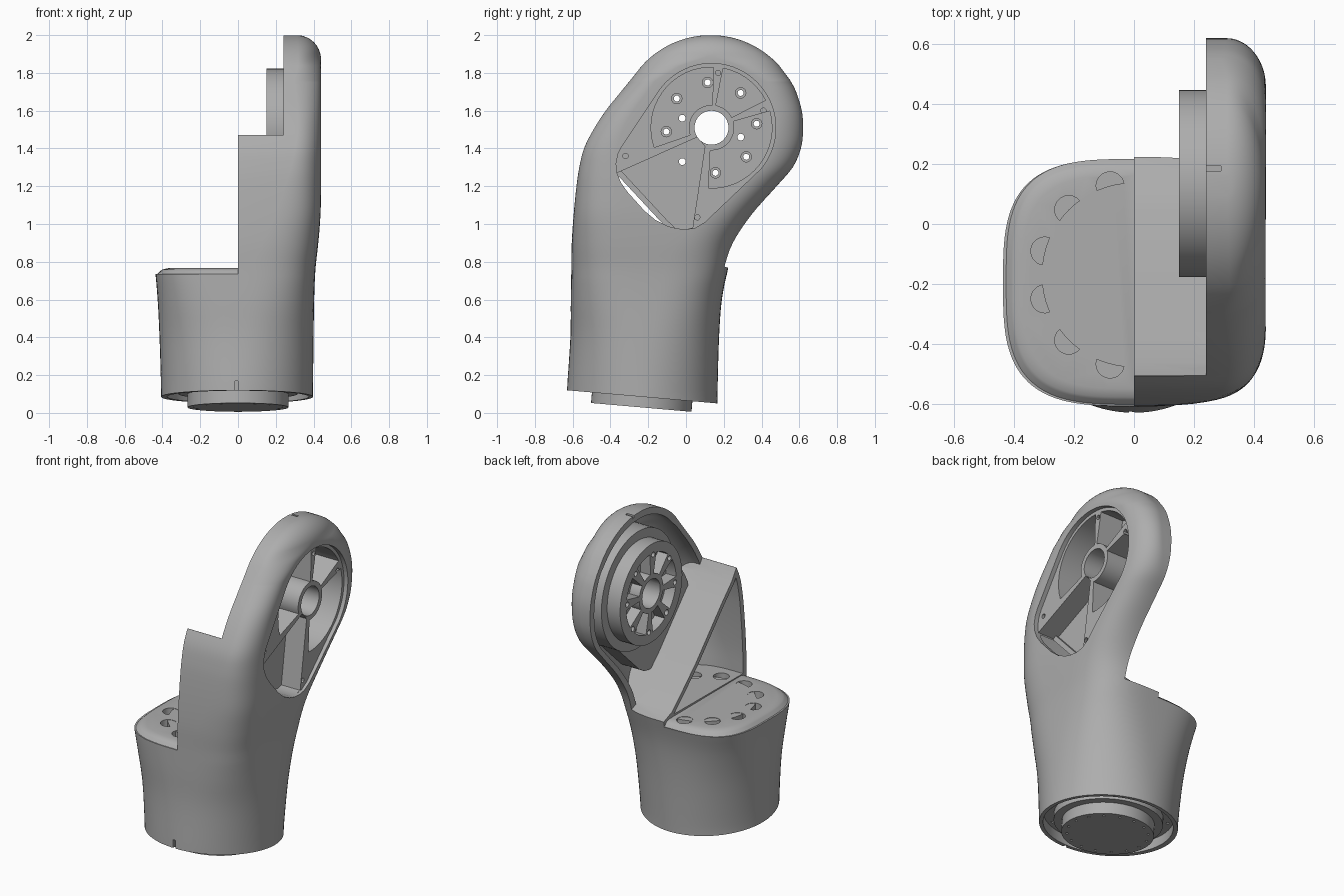
import bpy, bmesh, math
from mathutils import Matrix, Vector

cube = bpy.data.objects.get("Cube")
if cube:
    bpy.data.objects.remove(cube)

grey = bpy.data.materials.new("plain grey")
grey.use_nodes = True
COLOUR = (0.42, 0.42, 0.42, 1)
grey.diffuse_color = COLOUR
grey.node_tree.nodes["Principled BSDF"].inputs["Base Color"].default_value = COLOUR


# ---- helpers ----
def solid(name, *lofts):
    """Closed mesh made of one or more lofts, each a list of rings."""
    bm = bmesh.new()
    for rings in lofts:
        rows = [[bm.verts.new(p) for p in ring] for ring in rings]
        for a, b in zip(rows, rows[1:]):
            for i in range(len(a)):
                j = (i + 1) % len(a)
                bm.faces.new((a[i], a[j], b[j], b[i]))
        bm.faces.new(rows[0][::-1])
        bm.faces.new(rows[-1])
    bmesh.ops.recalc_face_normals(bm, faces=bm.faces)
    mesh = bpy.data.meshes.new(name)
    bm.to_mesh(mesh)
    bm.free()
    mesh.materials.append(grey)
    obj = bpy.data.objects.new(name, mesh)
    bpy.context.collection.objects.link(obj)
    return obj


def combine(target, tool, operation="DIFFERENCE"):
    mod = target.modifiers.new("combine", "BOOLEAN")
    mod.operation, mod.solver, mod.object = operation, "EXACT", tool
    bpy.context.view_layer.objects.active = target
    bpy.ops.object.modifier_apply(modifier=mod.name)
    bpy.data.objects.remove(tool)


def prism(points, x0, x1):
    return [[(x, y, z) for y, z in points] for x in (x0, x1)]


def polar(radius, degrees, centre):
    a = math.radians(degrees)
    return centre[0] + radius * math.cos(a), centre[1] + radius * math.sin(a)


def circle(radius, centre, count=32):
    return [polar(radius, 360 * i / count, centre) for i in range(count)]


def box(x0, x1, y0, y1, z0, z1):
    return prism([(y0, z0), (y1, z0), (y1, z1), (y0, z1)], x0, x1)


def upright(radius, centre, z0, z1, count=32):
    return [[(x, y, z) for x, y in circle(radius, centre, count)] for z in (z0, z1)]


def tilted(rings):
    """Move upright rings onto the sloping base plane."""
    m = Matrix.Translation((0, -0.232, 0.085)) @ Matrix.Rotation(math.radians(-5), 4, "X")
    return [[m @ Vector(p) for p in ring] for ring in rings]


# ---- outer skin: z, front y, back y, half width, squareness, flat share ----
SECTIONS = [
    (0, -.632, .165, .397, 2, 0), (.12, -.63, .167, .397, 2, 0),
    (.4, -.612, .175, .4, 2.3, 0), (.6, -.61, .19, .403, 2.8, 0),
    (.76, -.607, .222, .41, 3.3, 0), (.9, -.605, .26, .425, 3.2, .15),
    (1.05, -.595, .35, .437, 3, .35), (1.2, -.58, .48, .44, 2.7, .5),
    (1.3, -.565, .565, .44, 2.4, .6), (1.4, -.54, .608, .44, 2.2, .66),
    (1.5, -.49, .62, .44, 2, .7), (1.6, -.425, .613, .44, 2, .7),
    (1.7, -.345, .583, .44, 2, .68), (1.76, -.296, .552, .44, 2, .66)]
HUB = (.135, 1.51)


def smooth_rows(rows, steps=4):
    out = []
    for i in range(len(rows) - 1):
        quad = [rows[max(i - 1, 0)], rows[i], rows[i + 1], rows[min(i + 2, len(rows) - 1)]]
        for s in range(steps):
            t = s / steps
            out.append([b + t / 2 * (c - a + t * (2*a - 5*b + 4*c - d + t * (3*(b - c) + d - a)))
                        for a, b, c, d in zip(*quad)])
    return out + [list(rows[-1])]


def section(z, front, back, width, square, flat_x=0, flat_y=0, turn=(0, 360), count=96):
    """Rounded rectangle whose sides keep a flat share before the corners start."""
    def reach(v, flat):
        return math.copysign(flat + (1 - flat) * abs(v) ** (2 / square), v)
    ring = []
    for i in range(count):
        a = math.radians(turn[0] + (turn[1] - turn[0]) * i / count)
        c, s = math.cos(a), math.sin(a)
        w = width if c > 0 else width + .01 + .02 * min(z / .76, 1) ** 2
        ring.append((w * reach(c, flat_x),
                     (front + back) / 2 + (back - front) / 2 * reach(s, flat_y), z))
    return ring


def skin(inset=0.0):
    rings = [section(z, f + inset, b - inset, w - inset, n, max(k, 0), max(k, 0))
             for z, f, b, w, n, k in smooth_rows(SECTIONS)]
    radius = .49 - inset
    for degrees in range(42, 88, 4):
        y, z = polar(radius, degrees, (.13, 1.51))
        drop = min(.13, 1.51 + radius - z)
        core = .31 - inset
        width = core + math.sqrt(.13 ** 2 - (.13 - drop) ** 2)
        level = math.sqrt(max(0, (radius - .13) ** 2 - (z - 1.51) ** 2))
        rings.append(section(z, .26 - y, y, width, 2, core / width, level / (y - .13)))
    return rings


# ---- guiding side profiles (y, z) ----
BAND = [(-.505, 1.47), (-.46, 1.4), (-.36, 1.3), (-.23, 1.16),
        (-.1, 1.02), (.05, .88), (.14, .8), (.23, .765)]
ABOVE = BAND + [(.9, .765), (.9, 2.2), (-.9, 2.2), (-.9, 1.47)]
BELOW = [(y - .021, z - .021) for y, z in BAND[:-1]] + [(-.9, .768), (-.9, 1.449)]
LOBE = [(-.365, 1.27), (-.345, 1.22), (-.31, 1.17), (-.22, 1.07),
        (-.16, 1.02), (-.1, .99), (-.05, .976), (0, .972)]
TEARDROP = ([polar(.34, a, HUB) for a in range(-40, 146, 5)]
            + [(-.34, 1.41), (-.36, 1.37), (-.37, 1.32)] + LOBE + [(.05, .98), (.1, 1.01)])
SECTOR = [(.06, 1.46)] + LOBE + [(.035, .98), (.1, 1.41)]


def front_cavity():
    cutter = solid("cavity_cutter", skin(.035))
    combine(cutter, solid("limit", prism(BELOW, -.9, .9)), "INTERSECT")
    return cutter


# ---- arm shell ----
shell = solid("arm_shell", skin())
combine(shell, solid("cut", box(-1, 0, -1, 1, .735, 2.3)))
combine(shell, solid("cut", prism(ABOVE, -1, .24)))
bowl = solid("bowl_cutter", skin(.042))
combine(bowl, solid("limit", prism(ABOVE, .2, .9)), "INTERSECT")
combine(shell, bowl)
combine(shell, front_cavity())
combine(shell, solid("cut", prism(TEARDROP, .3, .6)))

# gently domed lid on the low half
lid = []
for z, k in ((.7, .96), (.735, .988), (.752, .95), (.759, .93), (.766, .86)):
    ring = section(.76, -.607, .222, .41, 3.3, turn=(90, 273), count=61)
    lid.append([(x * k + .008, (y + .1925) * k - .1925, z) for x, y, _ in ring])
combine(shell, solid("lid", lid), "UNION")

# scalloped pockets round the bearing disc
SEAT = (0, -.17)
combine(shell, solid("cut", *[upright(.047, polar(.308, 15 + 30 * i, SEAT), .62, .78, 20)
                              for i in range(12)]))
solid("bearing_disc", upright(.308, SEAT, .58, .764, 64))

# sloping open base with bolt holes, and small alignment notches
combine(shell, solid("cut", tilted(upright(1, (0, 0), -.4, 0))))
combine(shell, solid("cut", tilted(upright(.375, (0, 0), -.1, .06, 64))))
combine(shell, solid("cut", *[tilted(upright(.01, polar(.345, 30 * i, (0, 0)), .02, .09, 10))
                              for i in range(12)]))
combine(shell, solid("cut", box(-.017, .001, -.7, -.61, .05, .17)))
combine(shell, solid("cut", box(.2, .29, .177, .193, 1.982, 2.1)))

# ---- base flange ----
solid("base_collar", tilted(upright(.315, (0, 0), .015, .09, 64)))
flange = solid("base_flange", tilted(upright(.267, (0, 0), -.056, .09, 64)))
combine(flange, solid("cut", *[tilted(upright(.008, polar(.235, 22.5 * i, (0, 0)), -.1, -.03, 8))
                               for i in range(16)]))

# ---- joint hub with spokes ----
hub = solid("joint_hub", prism([(HUB[0] + (y - HUB[0]) * 1.05, HUB[1] + (z - HUB[1]) * 1.05)
                                for y, z in TEARDROP], .26, .412))
combine(hub, solid("step", prism(circle(.37, HUB, 72), .241, .4)), "UNION")
combine(hub, solid("drum", prism(circle(.312, HUB, 72), .15, .3)), "UNION")
combine(hub, front_cavity())
combine(hub, solid("cut", prism(SECTOR, .28, .6)))


def wedge(a0, a1, r0, r1, x0, x1):
    angles = [a0 + (a1 - a0) * i / 16 for i in range(17)]
    inner = [polar(r0, a, HUB) for a in angles]
    return prism([polar(r1, a, HUB) for a in angles] + inner[::-1], x0, x1)


combine(hub, solid("cut", *[wedge(a0, a1, .12, .32, .25, .6)
                            for a0, a1 in ((88, 199), (27, 79), (-93, 16))]))
combine(hub, solid("cut", *[wedge(a - 15, a + 15, .12, .25, .1, .22)
                            for a in range(27, 380, 45)]))

# bolt bosses and through holes
bolts = [polar(.24, 5 + 45 * i, HUB) for i in range(8) if i != 5]
combine(hub, solid("bosses", *[prism(circle(.03, p, 20), .235, .27) for p in bolts]), "UNION")
holes = [(.016, p) for p in bolts]
holes += [(.018, p) for p in ((-.02, 1.56), (-.02, 1.33), (.29, 1.46))]
holes += [(.09, HUB)]
combine(hub, solid("cut", *[prism(circle(r, p, 40 if r > .05 else 16), .05, .6) for r, p in holes]))
combine(hub, solid("cut", *[prism(circle(.014, p, 12), .35, .6)
                            for p in ((-.32, 1.36), (.17, 1.8), (.41, 1.6), (.06, 1.035))]))

# ---- shading ----
for obj in bpy.context.collection.objects:
    if obj.type == "MESH" and grey.name in obj.data.materials:
        bpy.ops.object.select_all(action="DESELECT")
        obj.select_set(True)
        bpy.context.view_layer.objects.active = obj
        bpy.ops.object.shade_smooth_by_angle(angle=math.radians(30))
